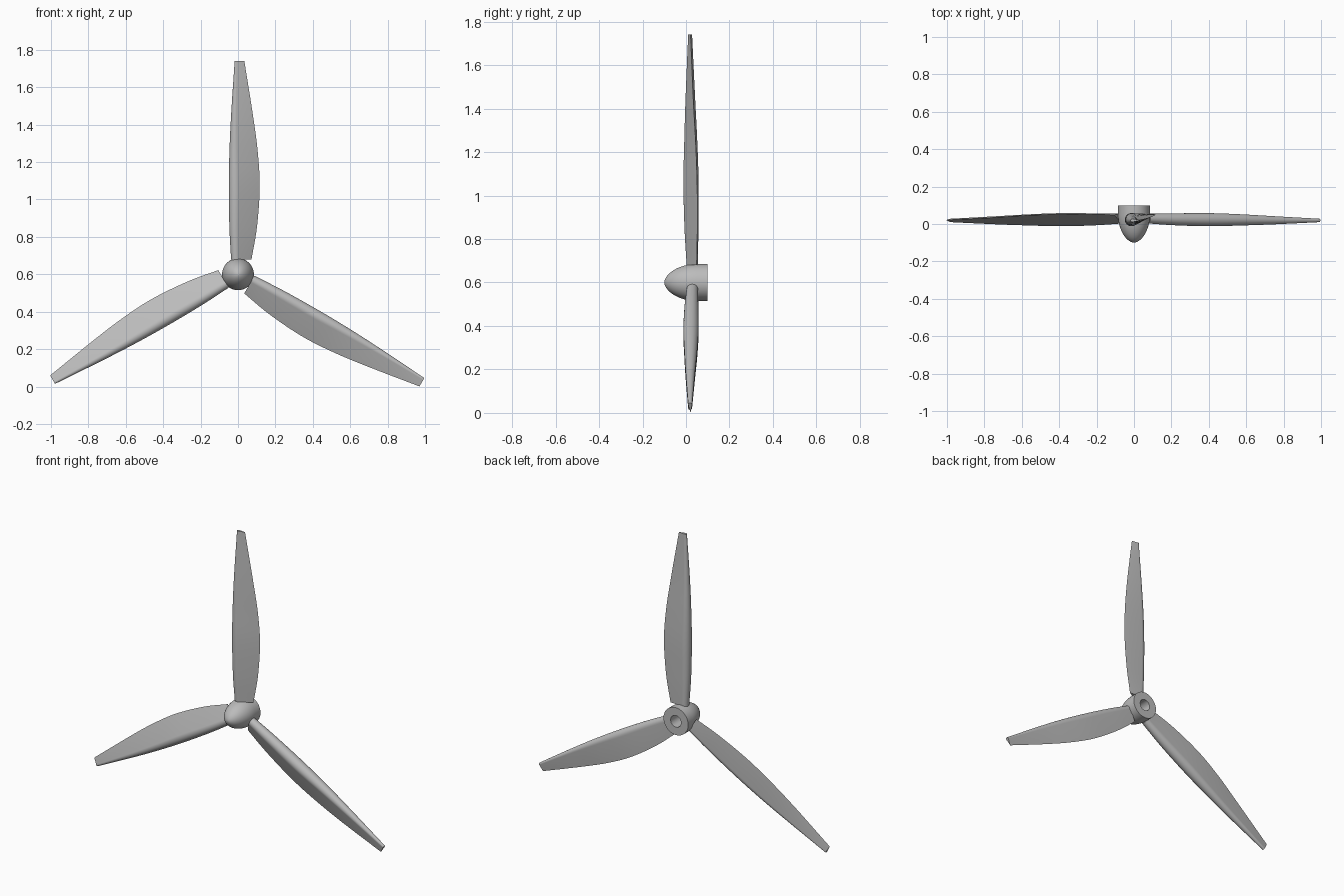
import bpy, bmesh, math
from mathutils import Matrix, Vector

cube = bpy.data.objects.get("Cube")
if cube:
    bpy.data.objects.remove(cube, do_unlink=True)

HUB_Z = 0.6

grey = bpy.data.materials.new("plain grey")
grey.use_nodes = True
grey.diffuse_color = (0.5, 0.5, 0.5, 1)
grey.node_tree.nodes["Principled BSDF"].inputs["Base Color"].default_value = (0.5, 0.5, 0.5, 1)


def finish(bm, name):
    bmesh.ops.recalc_face_normals(bm, faces=bm.faces)
    mesh = bpy.data.meshes.new(name)
    bm.to_mesh(mesh)
    bm.free()
    obj = bpy.data.objects.new(name, mesh)
    bpy.context.collection.objects.link(obj)
    mesh.materials.append(grey)
    bpy.ops.object.select_all(action="DESELECT")
    obj.select_set(True)
    bpy.context.view_layer.objects.active = obj
    bpy.ops.object.shade_smooth_by_angle(angle=math.radians(35))
    return obj


def smooth_stations(rows, steps):
    """Catmull-Rom interpolation through the rows."""
    rows = [Vector(r) for r in rows]
    pts = [2 * rows[0] - rows[1]] + rows + [2 * rows[-1] - rows[-2]]
    out = []
    for a, b, c, d in zip(pts, pts[1:], pts[2:], pts[3:]):
        for i in range(steps):
            t = i / steps
            out.append(0.5 * (2 * b + (c - a) * t + (2 * a - 5 * b + 4 * c - d) * t**2
                              + (3 * b - 3 * c + d - a) * t**3))
    return out + [rows[-1]]


# Spinner hub: lathed nose, straight skirt and a blind bore in the back
nose = [(0.085 * math.sin(a) ** 1.15, 0.05 - 0.15 * math.cos(a))
        for a in (math.pi / 2 * i / 16 for i in range(17))]
profile = nose + [(0.085, 0.1), (0.036, 0.1), (0.036, 0.02), (0, 0.02)]
bm = bmesh.new()
verts = [bm.verts.new((r, y, HUB_Z)) for r, y in profile]
edges = [bm.edges.new(pair) for pair in zip(verts, verts[1:])]
bmesh.ops.spin(bm, geom=verts + edges, cent=(0, 0, HUB_Z), axis=(0, 1, 0),
               angle=math.tau, steps=64)
bmesh.ops.remove_doubles(bm, verts=bm.verts, dist=0.0001)
finish(bm, "spinner_hub")

# Blade stations: radius, nose edge x, nose centre y, nose radius, tail x, tail y
stations = [tuple(v) for v in (
    (0.08, -0.037, 0.029, 0.026, 0.072, 0.049),
    (0.25, -0.046, 0.025, 0.032, 0.101, 0.052),
    (0.46, -0.049, 0.023, 0.035, 0.116, 0.051),
    (0.65, -0.046, 0.022, 0.030, 0.106, 0.044),
    (0.85, -0.037, 0.020, 0.022, 0.080, 0.033),
    (1.14, -0.018, 0.019, 0.009, 0.034, 0.021))]


def section(nose_x, cy, r, tail_x, tail_y, segments=20):
    """Teardrop: round nose with straight sides meeting at the tail."""
    centre, tail = Vector((nose_x + r, cy)), Vector((tail_x, tail_y))
    d = tail - centre
    heading, half = math.atan2(d.y, d.x), math.acos(r / d.length)
    pts = [tail]
    for i in range(segments + 1):
        a = heading + half + (math.tau - 2 * half) * i / segments
        pts.append(centre + r * Vector((math.cos(a), math.sin(a))))
    return pts


def build_blade(name, angle):
    bm = bmesh.new()
    rings = []
    for radius, *shape in smooth_stations(stations, 6):
        rings.append([bm.verts.new((p.x, p.y, radius)) for p in section(*shape)])
    for lower, upper in zip(rings, rings[1:]):
        for i in range(len(lower)):
            j = (i + 1) % len(lower)
            bm.faces.new((lower[i], lower[j], upper[j], upper[i]))
    bm.faces.new(rings[0])
    bm.faces.new(rings[-1])
    # Short round shank buried in the hub
    bmesh.ops.create_cone(bm, cap_ends=True, segments=24, radius1=0.024, radius2=0.024,
                          depth=0.03, matrix=Matrix.Translation((-0.011, 0.029, 0.07)))
    bm.transform(Matrix.Translation((0, 0, HUB_Z)) @ Matrix.Rotation(angle, 4, "Y"))
    finish(bm, name)


for i, name in enumerate(("top_blade", "left_blade", "right_blade")):
    build_blade(name, i * math.tau / 3)
